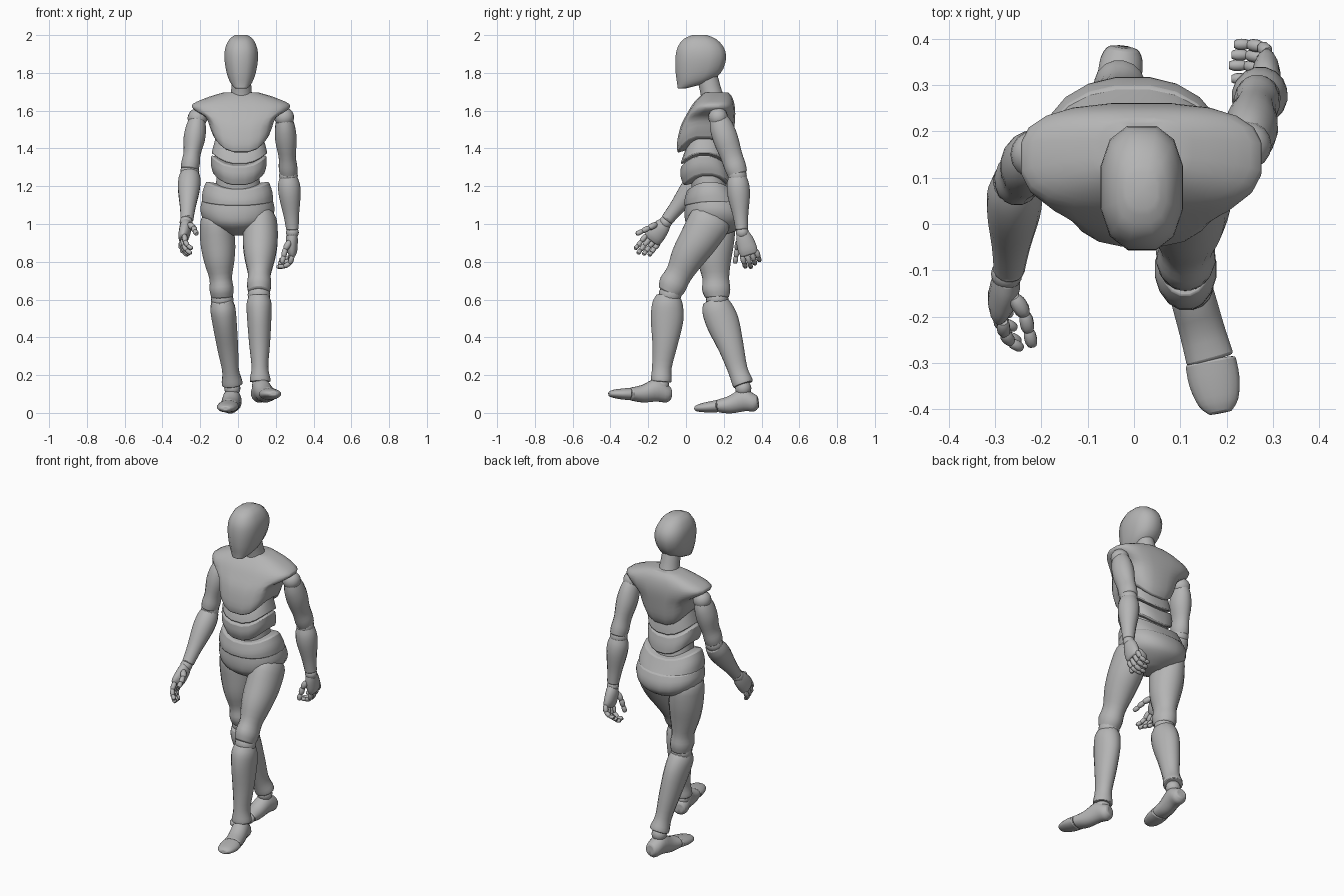
import bpy, bmesh
from math import cos, sin, pi, radians
from mathutils import Vector as V

cube = bpy.data.objects.get("Cube")
if cube:
    bpy.data.objects.remove(cube)

grey = bpy.data.materials.new("matte_grey")
grey.use_nodes = True
COLOUR = (0.46, 0.46, 0.46, 1)
grey.diffuse_color = COLOUR
grey.node_tree.nodes["Principled BSDF"].inputs["Base Color"].default_value = COLOUR


def finish(name, bm, bevel=0.0):
    bmesh.ops.recalc_face_normals(bm, faces=bm.faces)
    mesh = bpy.data.meshes.new(name)
    bm.to_mesh(mesh)
    bm.free()
    obj = bpy.data.objects.new(name, mesh)
    bpy.context.collection.objects.link(obj)
    mesh.materials.append(grey)
    if bevel:
        mod = obj.modifiers.new("soft_rim", 'BEVEL')
        mod.width, mod.segments = bevel, 2
        mod.limit_method, mod.angle_limit = 'ANGLE', radians(48)
    bpy.ops.object.select_all(action='DESELECT')
    obj.select_set(True)
    bpy.context.view_layer.objects.active = obj
    bpy.ops.object.shade_smooth_by_angle(angle=radians(50))


def ring(centre, front, side, dip=V(), segs=16, square=1.0):
    """Closed cross-section; dip lowers its front and back."""
    pts = []
    for i in range(segs):
        c, s = (f(2 * pi * (i + 0.5) / segs) for f in (cos, sin))
        power = lambda q: abs(q) ** square * (1 if q > 0 else -1)
        pts.append(centre + front * power(c) + side * power(s) + dip * c * c)
    return pts


def loft(name, rings, steps=3, bevel=0.008):
    """Smooth skin through the rings, closed at both ends."""
    rows = []
    for i in range(len(rings) - 1):
        quad = (rings[max(i - 1, 0)], rings[i], rings[i + 1], rings[min(i + 2, len(rings) - 1)])
        for k in range(steps):
            t = k / steps
            rows.append([b + ((c - a) * t + (a * 2 - b * 5 + c * 4 - d) * t ** 2
                              + (b * 3 - a - c * 3 + d) * t ** 3) / 2
                         for a, b, c, d in zip(*quad)])
    rows.append(rings[-1])
    bm = bmesh.new()
    rows = [[bm.verts.new(p) for p in row] for row in rows]
    n = len(rows[0])
    for lo, hi in zip(rows, rows[1:]):
        for j in range(n):
            bm.faces.new((lo[j], lo[(j + 1) % n], hi[(j + 1) % n], hi[j]))
    for row in (rows[0], rows[-1]):
        mid = bm.verts.new(sum((v.co for v in row), V()) / n)
        for j in range(n):
            bm.faces.new((row[j], row[(j + 1) % n], mid))
    finish(name, bm, bevel)


def trunk(name, cx, sections, square=0.9, segs=20, bevel=0.008):
    """Sections: height, front y, back y, half width, dip."""
    loft(name, [ring(V((cx, (f + b) / 2, z)), V((0, (f - b) / 2, 0)), V((w, 0, 0)),
                     V((0, 0, -dip)), segs, square) for z, f, b, w, dip in sections], bevel=bevel)


def limb(name, start, end, profile, front=(0, -1, 0), segs=16, scale=1.0, bevel=0.008, steps=3):
    """Profile: position along the bone, forward offset, depth, half width."""
    start, end = V(start), V(end)
    axis = (end - start).normalized()
    front = V(front)
    front = (front - axis * front.dot(axis)).normalized()
    side = axis.cross(front)
    loft(name, [ring(start.lerp(end, t) + front * off * scale, front * d * scale,
                     side * w * scale, segs=segs) for t, off, d, w in profile], steps, bevel)


def ball(name, centre, r):
    bm = bmesh.new()
    bmesh.ops.create_uvsphere(bm, u_segments=16, v_segments=10, radius=r)
    bmesh.ops.translate(bm, verts=bm.verts, vec=V(centre))
    finish(name, bm)


# Head and neck
trunk("head", 0.017, [
    (1.718, -.045, .0, .034, 0), (1.75, -.05, .115, .06, 0), (1.8, -.058, .187, .079, 0),
    (1.87, -.06, .215, .091, 0), (1.93, -.05, .206, .087, 0),
    (1.977, -.018, .165, .065, 0), (2, .032, .112, .034, 0)], square=.8, segs=12, bevel=.004)
limb("neck", (.018, .15, 1.63), (.018, .11, 1.79),
     [(0, 0, .07, .068), (.4, 0, .058, .056), (1, 0, .056, .05)])

# Torso shells from the chest down to the hips
trunk("chest", 0.016, [
    (1.46, -.045, .225, .145, .085), (1.505, -.05, .245, .163, .085), (1.565, -.03, .258, .188, .05),
    (1.605, .005, .262, .25, .02), (1.635, .035, .257, .258, 0),
    (1.672, .068, .245, .175, 0), (1.697, .1, .225, .09, 0)], square=.72)
trunk("upper_abdomen", 0.008, [
    (1.47, .0, .21, .125, .07), (1.42, -.02, .22, .138, .07), (1.375, -.03, .225, .15, .06)], square=.8)
trunk("lower_abdomen", 0.004, [
    (1.365, -.028, .22, .148, .06), (1.31, -.03, .235, .148, .06), (1.262, -.012, .24, .134, .06)], square=.8)
trunk("waist", -0.003, [
    (1.225, .005, .25, .168, .045), (1.17, -.01, .28, .187, .045), (1.115, -.01, .298, .191, .02)])
trunk("pelvis", -0.003, [
    (1.125, -.006, .298, .19, .02), (1.07, -.01, .318, .198, .02), (1.01, .0, .312, .172, .01),
    (.965, .04, .27, .105, 0), (.94, .09, .2, .05, 0)])
trunk("spine_core", 0.0, [(1.1, .04, .24, .13, 0), (1.3, .02, .2, .11, 0), (1.5, .03, .2, .1, 0)])

# Shared limb profiles
THIGH = [(-.08, 0, .075, .052), (.02, 0, .112, .084), (.3, .002, .105, .094), (.55, .008, .09, .082),
         (.77, .004, .072, .061), (.92, .004, .076, .065), (1.03, 0, .062, .056)]
SHIN = [(-.04, 0, .062, .052), (.06, 0, .082, .067), (.25, -.004, .088, .065), (.55, -.004, .068, .056),
        (.82, .002, .053, .045), (.96, 0, .056, .055), (1, 0, .054, .055)]
UPPER_ARM = [(-.05, 0, .04, .035), (.15, 0, .062, .052), (.4, 0, .067, .058), (.7, 0, .059, .046),
             (.9, 0, .058, .05), (1.03, 0, .052, .046)]
FOREARM = [(-.04, 0, .048, .046), (.12, 0, .06, .059), (.35, 0, .06, .058), (.7, 0, .043, .043),
           (.92, 0, .036, .036), (1.02, 0, .034, .034)]
FOOT = [(0, 0, .03, .032), (.12, 0, .05, .046), (.35, .018, .062, .049), (.7, 0, .047, .05), (1, 0, .034, .053)]
TOES = [(0, 0, .033, .056), (.4, -.003, .029, .056), (.8, -.005, .021, .044), (1, -.007, .012, .024)]
PALM = [(0, 0, .026, .032), (.3, .003, .032, .046), (.75, .002, .029, .052), (1, 0, .018, .045)]
JOINT = [(-.05, 0, .7, .7), (.25, 0, 1, 1), (.75, 0, 1, 1), (1.05, 0, .65, .65)]


def digit(name, base, along, inward, angles, length, r):
    """Three short links curling toward the palm."""
    for k, a in enumerate(angles):
        tip = base + (along * cos(radians(a)) + inward * sin(radians(a))) * length
        limb(f"{name}_link_{k + 1}", base, tip, JOINT, along.cross(inward), 8, r, 0, 2)
        base, length, r = tip, length * .88, r * .9


def hand(side, wrist, along, thumbward, inward, curl):
    wrist, along, thumbward, inward = (V(q).normalized() if i else V(q) for i, q in
                                       enumerate((wrist, along, thumbward, inward)))
    ball(side + "_wrist", wrist, .034)
    limb(side + "_palm", wrist, wrist + along * .125, PALM, inward)
    for i, finger in enumerate(("index", "middle", "ring", "little")):
        base = wrist + along * (.125 - .006 * abs(i - 1)) + thumbward * (.039 - .027 * i)
        digit(f"{side}_{finger}_finger", base, along, inward, curl, .044 - .003 * abs(i - 1), .0145)
    digit(side + "_thumb", wrist + along * .04 + thumbward * .034 + inward * .015,
          (along + thumbward * .5).normalized(), inward, (30, 12, 15), .046, .017)


def arm(side, shoulder, elbow, wrist):
    shoulder, elbow, wrist = V(shoulder), V(elbow), V(wrist)
    ball(side + "_shoulder", shoulder, .052)
    limb(side + "_upper_arm", shoulder, elbow + V((0, 0, .015)), UPPER_ARM)
    ball(side + "_elbow", elbow, .05)
    limb(side + "_forearm", elbow - V((0, 0, .015)), wrist, FOREARM)


def leg(side, hip, knee, ankle, heel, instep, toe):
    hip, knee, ankle = V(hip), V(knee), V(ankle)
    limb(side + "_thigh", hip, knee + V((0, 0, .02)), THIGH)
    ball(side + "_knee", knee, .06)
    limb(side + "_shin", knee - V((0, .01, .02)), ankle, SHIN)
    ball(side + "_ankle", ankle - V((0, 0, .02)), .043)
    limb(side + "_foot", heel, instep, FOOT, (0, 0, 1))
    limb(side + "_toes", instep, toe, TOES, (0, 0, 1))


# Walking pose: left leg and right arm forward
arm("left", (.245, .17, 1.565), (.267, .272, 1.255), (.288, .295, .975))
hand("left", (.288, .298, .955), (0, .3, -.95), (0, -.95, -.3), (-1, 0, 0), (18, 60, 90))
arm("right", (-.215, .15, 1.56), (-.255, .092, 1.28), (-.27, -.098, 1.025))
hand("right", (-.275, -.108, 1.01), (-.15, -.62, -.78), (.25, -.8, .55), (1, 0, 0), (12, 32, 52))
leg("left", (.121, .135, 1.03), (.111, -.085, .625), (.117, -.132, .165),
    (.105, -.08, .105), (.165, -.295, .1), (.187, -.408, .108))
leg("right", (-.117, .15, 1.03), (-.084, .165, .6), (-.03, .303, .15),
    (-.023, .382, .06), (-.05, .168, .036), (-.066, .046, .03))
